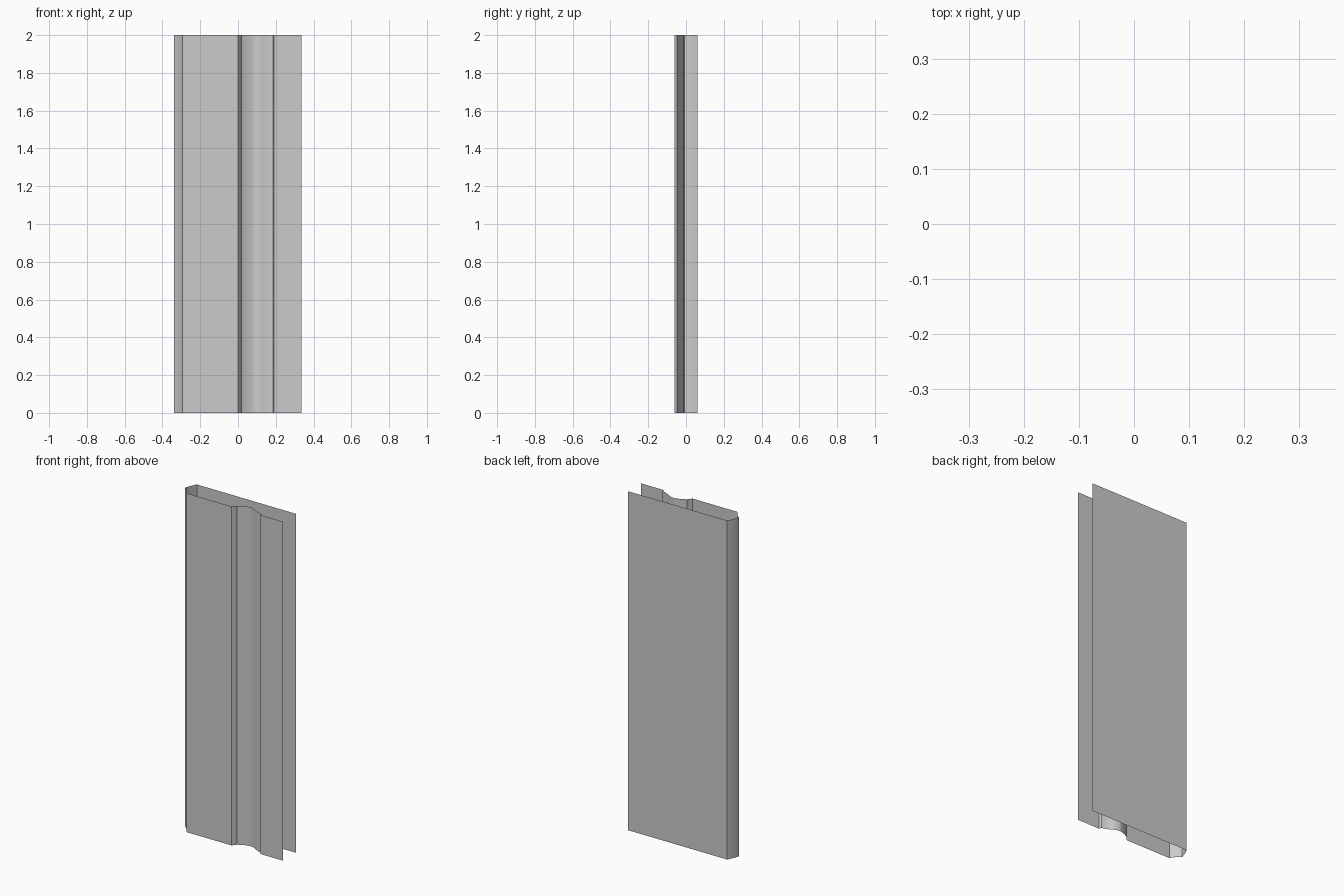
import bpy, bmesh, math

if "Cube" in bpy.data.objects:
    bpy.data.objects.remove(bpy.data.objects["Cube"])

HEIGHT = 2.0


def arc(p0, p1, bulge, steps=6):
    """Points from p0 to p1, bowed sideways by bulge (end point left out)."""
    dx, dy = p1[0] - p0[0], p1[1] - p0[1]
    length = math.hypot(dx, dy)
    pts = []
    for i in range(steps):
        t = i / steps
        b = bulge * 4 * t * (1 - t)
        pts.append((p0[0] + dx * t - dy / length * b,
                    p0[1] + dy * t + dx / length * b))
    return pts


def extruded_sheet(name, profile, height):
    """Open plan profile swept straight up as a thin sheet."""
    bm = bmesh.new()
    verts = [bm.verts.new((x, y, 0)) for x, y in profile]
    edges = [bm.edges.new(pair) for pair in zip(verts, verts[1:])]
    result = bmesh.ops.extrude_edge_only(bm, edges=edges)
    top = [v for v in result["geom"] if isinstance(v, bmesh.types.BMVert)]
    bmesh.ops.translate(bm, verts=top, vec=(0, 0, height))
    bmesh.ops.recalc_face_normals(bm, faces=bm.faces)
    mesh = bpy.data.meshes.new(name)
    bm.to_mesh(mesh)
    bm.free()
    obj = bpy.data.objects.new(name, mesh)
    bpy.context.collection.objects.link(obj)
    bpy.context.view_layer.objects.active = obj
    obj.select_set(True)
    bpy.ops.object.shade_smooth_by_angle(angle=math.radians(30))
    return obj


# Plan outline: flat back, curved left end, front face with moulded groove
profile = [(0.337, 0.061)]
profile += arc((-0.311, 0.061), (-0.339, -0.008), -0.003)     # end cove
profile += arc((-0.339, -0.008), (-0.295, -0.061), 0.004)     # rounded nose
profile += [(-0.295, -0.061), (0.0, -0.061), (0.016, -0.042)]  # front, fillet
profile += arc((0.018, -0.037), (0.085, -0.01), 0.003)        # groove left
profile += arc((0.085, -0.01), (0.13, -0.024), 0.003)         # groove crown
profile += arc((0.13, -0.024), (0.185, -0.047), -0.003)       # groove right
profile += [(0.185, -0.047), (0.19, -0.061), (0.337, -0.061)]

extruded_sheet("moulded_panel", profile, HEIGHT)
